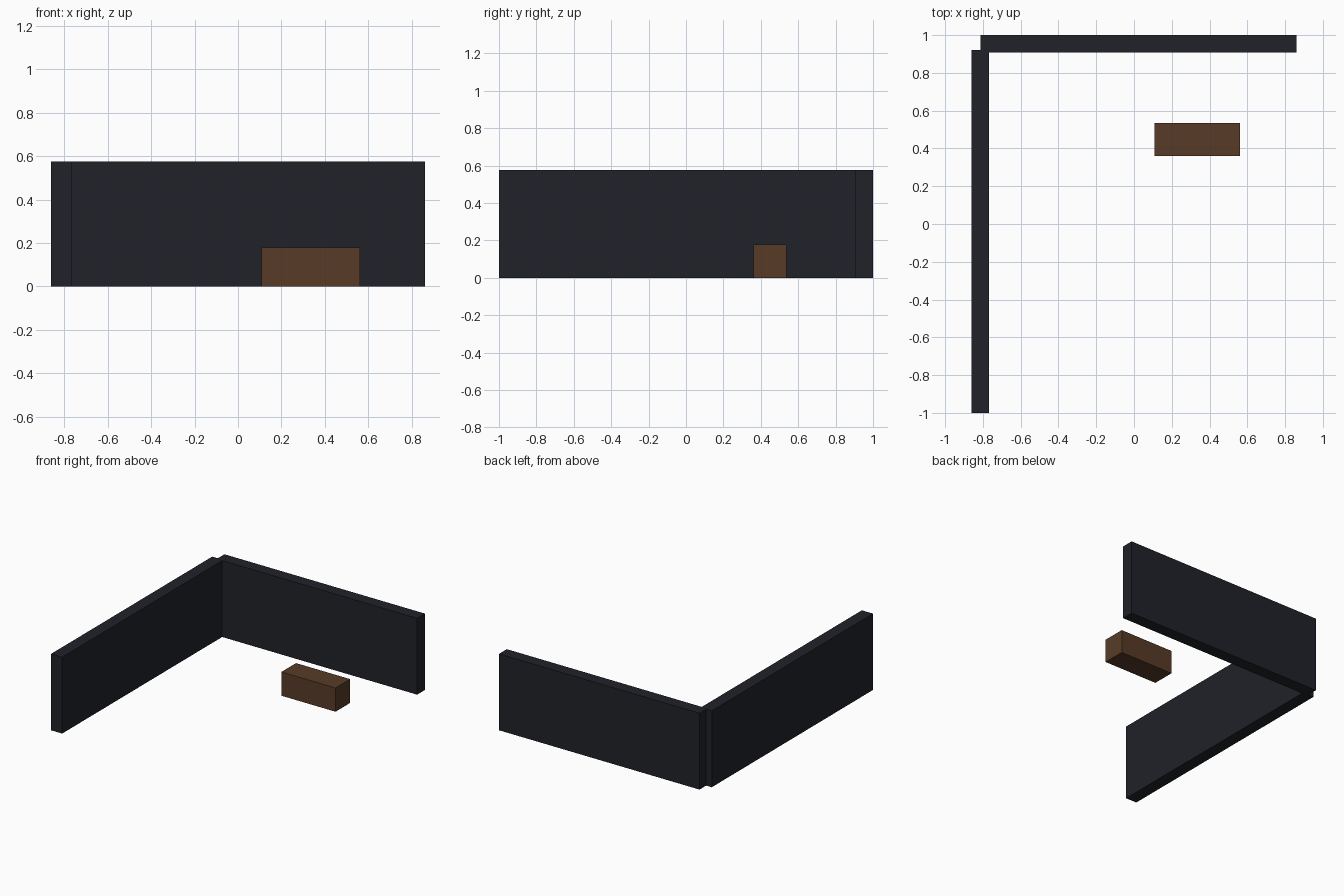
import bpy

if "Cube" in bpy.data.objects:
    bpy.data.objects.remove(bpy.data.objects["Cube"])


def material(name, color):
    mat = bpy.data.materials.new(name)
    mat.diffuse_color = (*color, 1)
    mat.use_nodes = True
    mat.node_tree.nodes["Principled BSDF"].inputs["Base Color"].default_value = mat.diffuse_color
    return mat


def box(name, x, y, z, mat):
    """Axis-aligned box from (min, max) ranges."""
    bpy.ops.mesh.primitive_cube_add(
        size=1, location=[(a + b) / 2 for a, b in (x, y, z)])
    obj = bpy.context.object
    obj.name = name
    obj.scale = [b - a for a, b in (x, y, z)]
    bpy.ops.object.transform_apply(location=False, rotation=False, scale=True)
    obj.data.materials.append(mat)
    return obj


dark = material("dark_wall", (0.014, 0.016, 0.022))
brown = material("brown_wood", (0.095, 0.044, 0.020))

# Two walls overlapping at the back left corner
WALL_HEIGHT = (0, 0.576)
box("left_wall", (-0.86, -0.767), (-1.0, 0.921), WALL_HEIGHT, dark)
box("back_wall", (-0.813, 0.86), (0.907, 1.0), WALL_HEIGHT, dark)

# Low block standing free in front of the back wall
box("low_block", (0.109, 0.561), (0.361, 0.536), (0, 0.179), brown)
